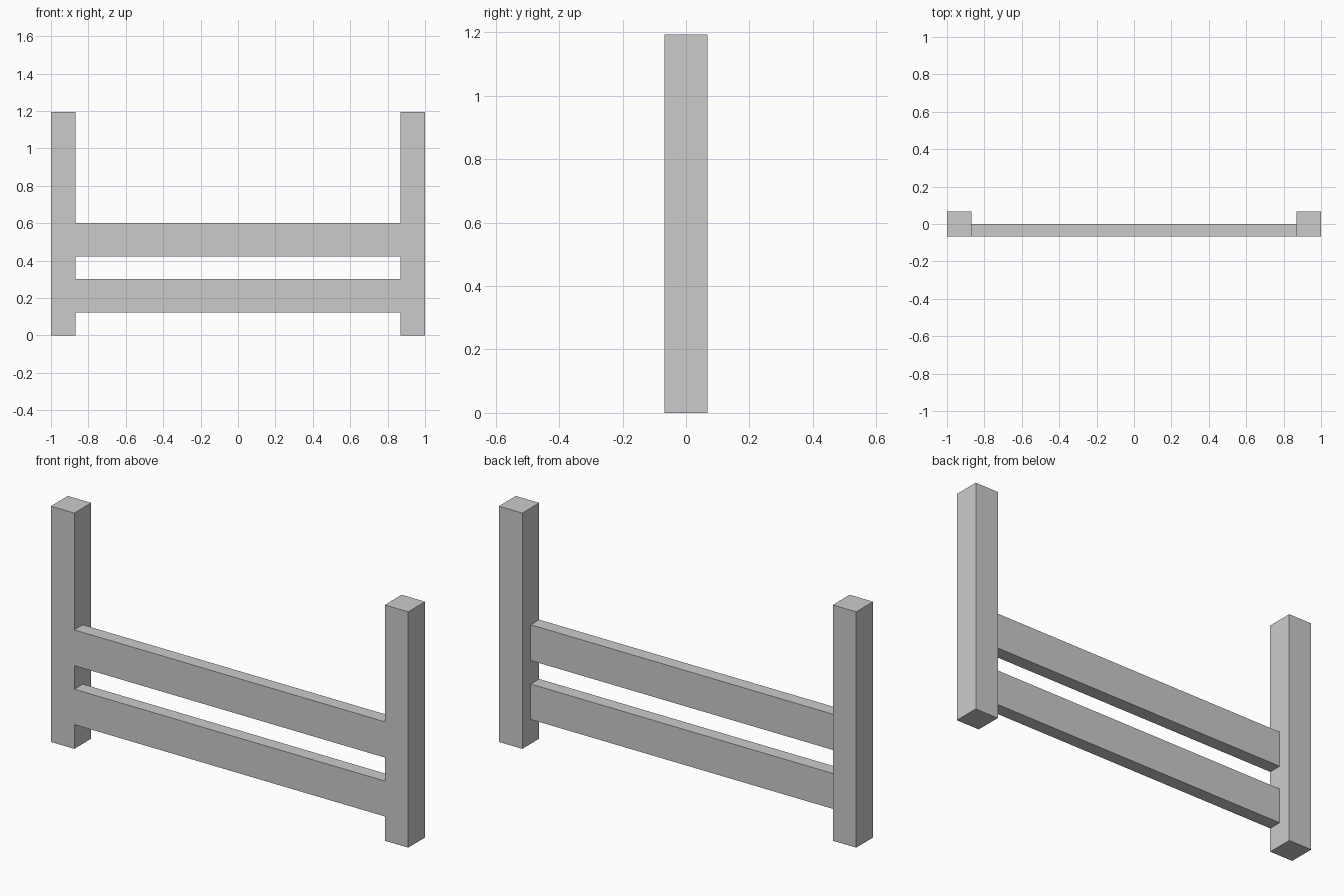
import bpy
import bmesh
from mathutils import Vector

if "Cube" in bpy.data.objects:
    bpy.data.objects.remove(bpy.data.objects["Cube"])

POST_W, POST_D, HEIGHT = 0.131, 0.135, 1.193
INNER_X = 1 - POST_W
FRONT_Y = -POST_D / 2


def box(name, low, high):
    """Add a flat-faced box between two opposite corners."""
    low, high = Vector(low), Vector(high)
    mesh = bpy.data.meshes.new(name)
    bm = bmesh.new()
    bmesh.ops.create_cube(bm, size=1)
    bmesh.ops.scale(bm, vec=high - low, verts=bm.verts)
    bm.to_mesh(mesh)
    bm.free()
    obj = bpy.data.objects.new(name, mesh)
    obj.location = (low + high) / 2
    bpy.context.collection.objects.link(obj)
    return obj


# Square end posts
box("left_post", (-1, FRONT_Y, 0), (-INNER_X, -FRONT_Y, HEIGHT))
box("right_post", (INNER_X, FRONT_Y, 0), (1, -FRONT_Y, HEIGHT))

# Two rails between the posts, flush with their front faces
for name, bottom, top in (("lower_rail", 0.123, 0.302), ("upper_rail", 0.421, 0.602)):
    box(name, (-INNER_X, FRONT_Y, bottom), (INNER_X, 0, top))
